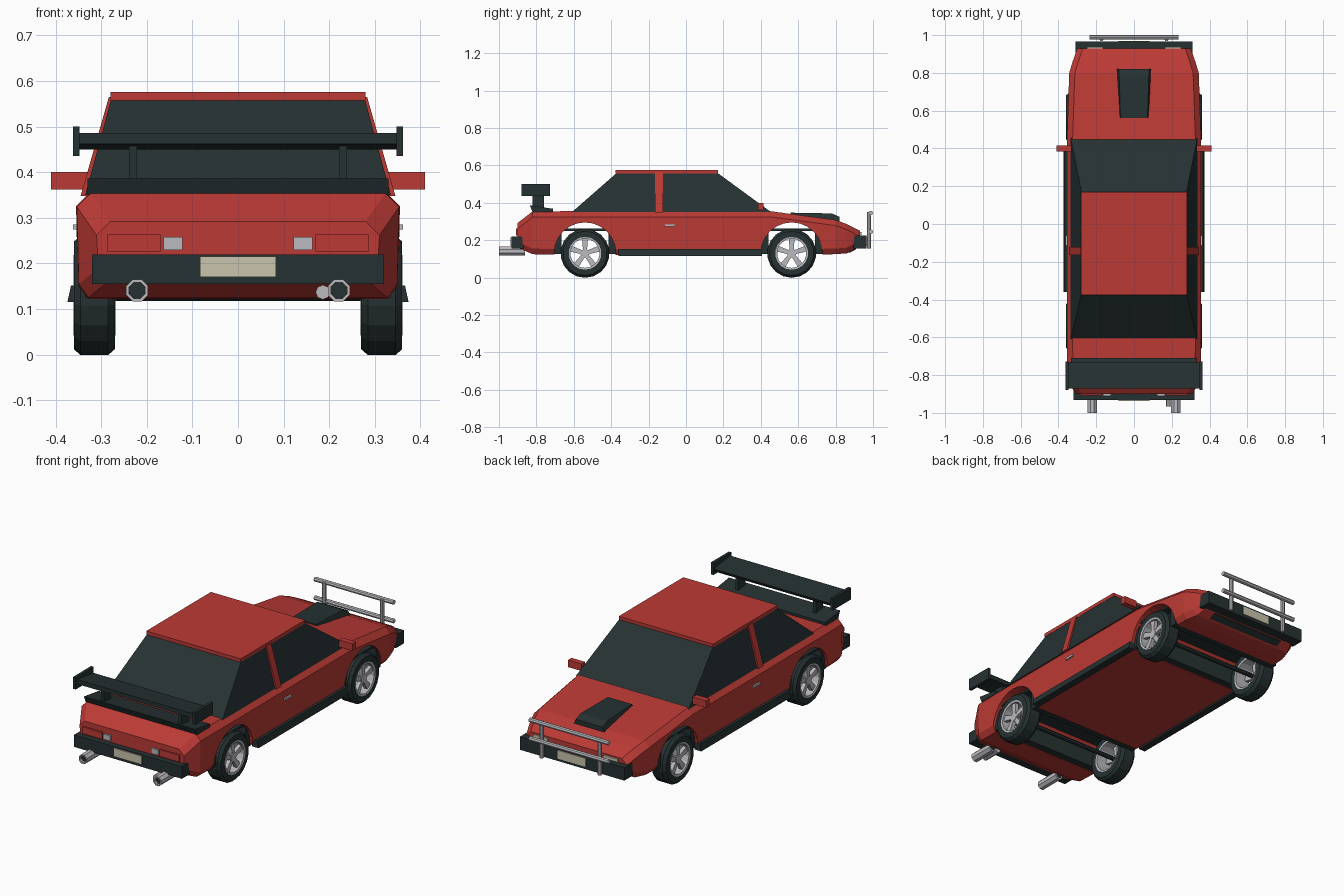
import bpy, bmesh, math
from mathutils import Matrix, Vector

if "Cube" in bpy.data.objects:
    bpy.data.objects.remove(bpy.data.objects["Cube"])


def material(name, rgb):
    m = bpy.data.materials.new(name)
    m.diffuse_color = (*rgb, 1)
    m.use_nodes = True
    m.node_tree.nodes["Principled BSDF"].inputs["Base Color"].default_value = m.diffuse_color
    return m


RED = material("red paint", (0.50, 0.042, 0.035))
DARK = material("dark trim", (0.019, 0.031, 0.032))
SILVER = material("silver metal", (0.50, 0.50, 0.53))
CREAM = material("cream plate", (0.60, 0.56, 0.42))


def finish(name, bm, mat):
    bmesh.ops.recalc_face_normals(bm, faces=bm.faces)
    me = bpy.data.meshes.new(name)
    bm.to_mesh(me)
    bm.free()
    me.materials.append(mat)
    ob = bpy.data.objects.new(name, me)
    bpy.context.collection.objects.link(ob)
    return ob


def loft(name, rings, mat, closed=False):
    """Skin a list of point rings; closed joins last ring to first."""
    bm = bmesh.new()
    vs = [[bm.verts.new(p) for p in r] for r in rings]
    n = len(vs[0])
    pairs = list(zip(vs, vs[1:])) + ([(vs[-1], vs[0])] if closed else [])
    for a, b in pairs:
        for i in range(n):
            j = (i + 1) % n
            bm.faces.new((a[i], a[j], b[j], b[i]))
    if not closed:
        bm.faces.new(vs[0])
        bm.faces.new(vs[-1])
    return finish(name, bm, mat)


def box(name, x, y, z, mat):
    """Box from (min, max) ranges."""
    return loft(name, [[(a, y[0], z[0]), (a, y[1], z[0]), (a, y[1], z[1]), (a, y[0], z[1])]
                       for a in x], mat)


def pair(name, x, y, z, mat):
    """Box mirrored to both sides."""
    for s, side in ((1, "right"), (-1, "left")):
        box(f"{side}_{name}", (s * x[0], s * x[1]), y, z, mat)


def rod(name, a, b, r, mat, sides=8):
    a, b = Vector(a), Vector(b)
    bm = bmesh.new()
    rot = (b - a).to_track_quat('Z', 'Y').to_matrix().to_4x4()
    bmesh.ops.create_cone(bm, cap_ends=True, segments=sides, radius1=r, radius2=r,
                          depth=(b - a).length, matrix=Matrix.Translation((a + b) / 2) @ rot)
    return finish(name, bm, mat)


def lathe(name, profile, centre, sides, mat, axis='X'):
    """Spin a closed (radius, along) profile around the x or y axis."""
    rings = []
    for k in range(sides):
        t = 2 * math.pi * (k + 0.5) / sides
        c, s = math.cos(t), math.sin(t)
        rings.append([Vector(centre) + (Vector((h, r * c, r * s)) if axis == 'X'
                                        else Vector((r * c, h, r * s))) for r, h in profile])
    return loft(name, rings, mat, closed=True)


# Body shell: lofted sections (y, half width, bottom z, top z)
rings = []
for y, w, zb, zt in [(-0.90, 0.31, 0.16, 0.292), (-0.82, 0.353, 0.125, 0.354),
                     (-0.60, 0.355, 0.12, 0.355), (0.45, 0.355, 0.12, 0.355),
                     (0.80, 0.343, 0.125, 0.308), (0.86, 0.325, 0.13, 0.286),
                     (0.93, 0.30, 0.165, 0.25)]:
    half = [(w - 0.025, zb), (w - 0.004, zb + 0.03), (w, zt - 0.03), (w - 0.03, zt)]
    rings.append([(x, y, z) for x, z in half] + [(-x, y, z) for x, z in reversed(half)])
body = loft("body_shell", rings, RED)

# Wheel arches cut through the body, each with a dark liner
AXLES = {"rear": -0.54, "front": 0.565}
for end, ya in AXLES.items():
    cut = rod("arch_cutter", (-0.6, ya, 0.13), (0.6, ya, 0.13), 0.165, RED, 24)
    mod = body.modifiers.new("arch", 'BOOLEAN')
    mod.operation, mod.solver, mod.object = 'DIFFERENCE', 'EXACT', cut
    bpy.context.view_layer.update()
    me = bpy.data.meshes.new_from_object(body.evaluated_get(bpy.context.evaluated_depsgraph_get()))
    body.modifiers.clear()
    body.data = me
    bpy.data.objects.remove(cut)
    box(f"{end}_liner_top", (-0.335, 0.335), (ya - 0.13, ya + 0.13), (0.25, 0.262), DARK)
    for s in (-1, 1):
        ys = sorted((ya + s * 0.125, ya + s * 0.166))
        box(f"{end}_liner_wall", (-0.335, 0.335), ys, (0.125, 0.25), DARK)

# Wheels: chamfered tyre, rim ring, hub and five spokes
for end, ya in AXLES.items():
    for s in (-1, 1):
        c = (s * 0.315, ya, 0.13)
        lathe(f"{end}_tyre", [(0.085, -0.045), (0.118, -0.045), (0.131, -0.03),
                              (0.131, 0.03), (0.118, 0.045), (0.085, 0.045)], c, 18, DARK)
        lathe(f"{end}_rim", [(0.078, -0.044), (0.088, -0.046), (0.088, 0.046),
                             (0.078, 0.044)], c, 18, SILVER)
        rod(f"{end}_hub", (s * 0.325, ya, 0.13), (s * 0.352, ya, 0.13), 0.024, SILVER, 10)
        for k in range(5):
            t = math.pi / 2 + k * math.tau / 5
            d, n = Vector((0, math.cos(t), math.sin(t))), Vector((0, -math.sin(t), math.cos(t)))
            o = Vector((0, ya, 0.13))
            loft(f"{end}_spoke", [[o + d * r + n * q + Vector((s * x, 0, 0)) for q, x in
                                   ((-h, 0.33), (h, 0.33), (h, 0.35), (-h, 0.35))]
                                  for r, h in ((0.01, 0.010), (0.082, 0.016))], SILVER)
    rod(f"{end}_axle", (-0.33, ya, 0.13), (0.33, ya, 0.13), 0.012, DARK)

# Cabin glass, roof and centre pillars
loft("cabin_glass", [[(-w, y0, z), (w, y0, z), (w, y1, z), (-w, y1, z)]
                     for w, y0, y1, z in ((0.335, -0.61, 0.455, 0.35), (0.278, -0.37, 0.168, 0.56))], DARK)
box("roof", (-0.28, 0.28), (-0.377, 0.17), (0.557, 0.576), RED)
for s in (-1, 1):
    loft("centre_pillar", [[(s * (w - 0.02), -0.165, z), (s * w, -0.165, z),
                            (s * w, -0.123, z), (s * (w - 0.02), -0.123, z)]
                           for w, z in ((0.345, 0.348), (0.283, 0.565))], RED)

# Mirrors, door handles and side skirts
pair("mirror", (0.33, 0.41), (0.385, 0.415), (0.362, 0.40), RED)
pair("door_handle", (0.35, 0.362), (-0.115, -0.06), (0.274, 0.285), SILVER)
for s in (-1, 1):
    loft("side_skirt", [[(s * 0.335, y, 0.115), (s * 0.374, y, 0.115), (s * 0.366, y, 0.152),
                         (s * 0.335, y, 0.152)] for y in (-0.36, 0.405)], DARK)

# Bonnet scoop
loft("bonnet_scoop", [[(-w, y, zb), (w, y, zb), (w * 0.85, y, zt), (-w * 0.85, y, zt)]
                      for y, w, zb, zt in ((0.56, 0.084, 0.32, 0.347), (0.78, 0.092, 0.295, 0.343),
                                           (0.82, 0.094, 0.29, 0.325))], DARK)

# Rear spoiler: boot lip, posts, wing and end plates
loft("boot_lip", [[(x, -0.82, 0.35), (x, -0.71, 0.35), (x, -0.71, 0.368), (x, -0.835, 0.386)]
                  for x in (-0.33, 0.33)], DARK)
pair("wing_post", (0.221, 0.239), (-0.82, -0.76), (0.355, 0.46), DARK)
loft("wing", [[(x, -0.87, 0.462), (x, -0.74, 0.45), (x, -0.73, 0.468), (x, -0.87, 0.486)]
              for x in (-0.35, 0.35)], DARK)
pair("wing_end_plate", (0.347, 0.362), (-0.88, -0.728), (0.436, 0.50), DARK)

# Bumpers, plates and lamps
box("rear_bumper", (-0.32, 0.32), (-0.932, -0.87), (0.155, 0.22), DARK)
box("front_bumper", (-0.31, 0.31), (0.895, 0.965), (0.155, 0.225), DARK)
box("rear_plate", (-0.083, 0.083), (-0.938, -0.93), (0.17, 0.215), CREAM)
box("front_plate", (-0.083, 0.083), (0.963, 0.97), (0.17, 0.215), CREAM)
pair("tail_lamp", (0.17, 0.287), (-0.908, -0.895), (0.226, 0.263), RED)
pair("reverse_lamp", (0.122, 0.163), (-0.91, -0.895), (0.23, 0.258), SILVER)
pair("front_lamp", (0.165, 0.25), (0.925, 0.938), (0.228, 0.243), CREAM)

# Lower air slot on the sloping chin
loft("chin_slot", [[(x, 0.872, 0.132), (x, 0.905, 0.148), (x, 0.905, 0.156), (x, 0.872, 0.14)]
                   for x in (-0.22, 0.22)], DARK)

# Exhausts: octagonal pipes with dark bores, plus one inner pipe
for s in (-1, 1):
    lathe("exhaust_pipe", [(0.019, -1.0), (0.026, -1.0), (0.026, -0.86), (0.019, -0.86)],
          (s * 0.221, 0, 0.141), 8, SILVER, 'Y')
    rod("exhaust_bore", (s * 0.221, -0.985, 0.141), (s * 0.221, -0.865, 0.141), 0.0195, DARK)
rod("inner_exhaust", (0.186, -0.965, 0.137), (0.186, -0.86, 0.137), 0.016, SILVER)

# Front guard bar
for z in (0.345, 0.245):
    rod("guard_rail", (-0.235, 0.988, z), (0.235, 0.988, z), 0.012, SILVER)
for s in (-1, 1):
    rod("guard_post", (s * 0.172, 0.978, 0.155), (s * 0.172, 0.978, 0.35), 0.011, SILVER)
